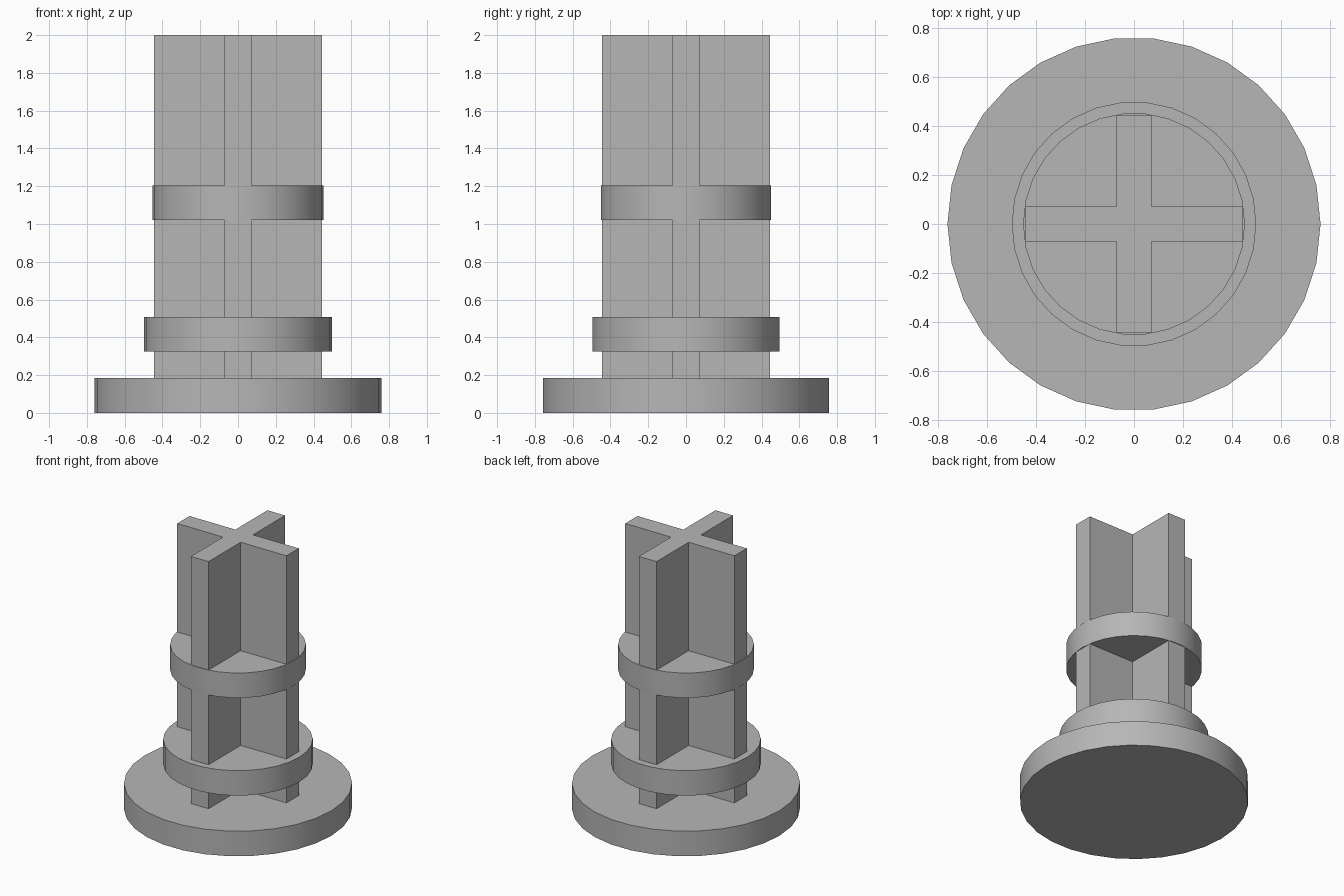
import bpy
import bmesh
import math

cube = bpy.data.objects.get("Cube")
if cube:
    bpy.data.objects.remove(cube, do_unlink=True)

grey = bpy.data.materials.new("plain_grey")
grey.use_nodes = True
colour = (0.47, 0.47, 0.47, 1)
grey.diffuse_color = colour
grey.node_tree.nodes["Principled BSDF"].inputs["Base Color"].default_value = colour


def disc(name, radius, bottom, top):
    """Solid round plate with a smooth rim, one corner on the x axis."""
    bpy.ops.mesh.primitive_cylinder_add(
        vertices=30, radius=radius, depth=top - bottom,
        location=(0, 0, (bottom + top) / 2), rotation=(0, 0, math.pi / 2))
    obj = bpy.context.object
    obj.name = name
    obj.data.materials.append(grey)
    bpy.ops.object.shade_smooth_by_angle(angle=math.radians(30))


def cross_post(name, reach, half, bottom, top):
    """Plus-shaped profile, extruded upwards."""
    bm = bmesh.new()
    arm = [(reach, -half), (reach, half), (half, half)]
    verts = []
    for turn in range(4):
        c, s = round(math.cos(turn * math.pi / 2)), round(math.sin(turn * math.pi / 2))
        verts += [bm.verts.new((c * x - s * y, s * x + c * y, bottom)) for x, y in arm]
    face = bm.faces.new(verts)
    extruded = bmesh.ops.extrude_face_region(bm, geom=[face], use_keep_orig=True)
    moved = [v for v in extruded["geom"] if isinstance(v, bmesh.types.BMVert)]
    bmesh.ops.translate(bm, verts=moved, vec=(0, 0, top - bottom))
    bmesh.ops.recalc_face_normals(bm, faces=bm.faces)
    mesh = bpy.data.meshes.new(name)
    bm.to_mesh(mesh)
    bm.free()
    mesh.materials.append(grey)
    bpy.context.collection.objects.link(bpy.data.objects.new(name, mesh))


# Foot and the two collars
disc("base_plate", 0.76, 0, 0.184)
disc("lower_collar", 0.498, 0.324, 0.507)
disc("upper_collar", 0.452, 1.02, 1.203)

# Cross-shaped stem standing on the foot
cross_post("cross_stem", 0.444, 0.0715, 0.18, 2)
